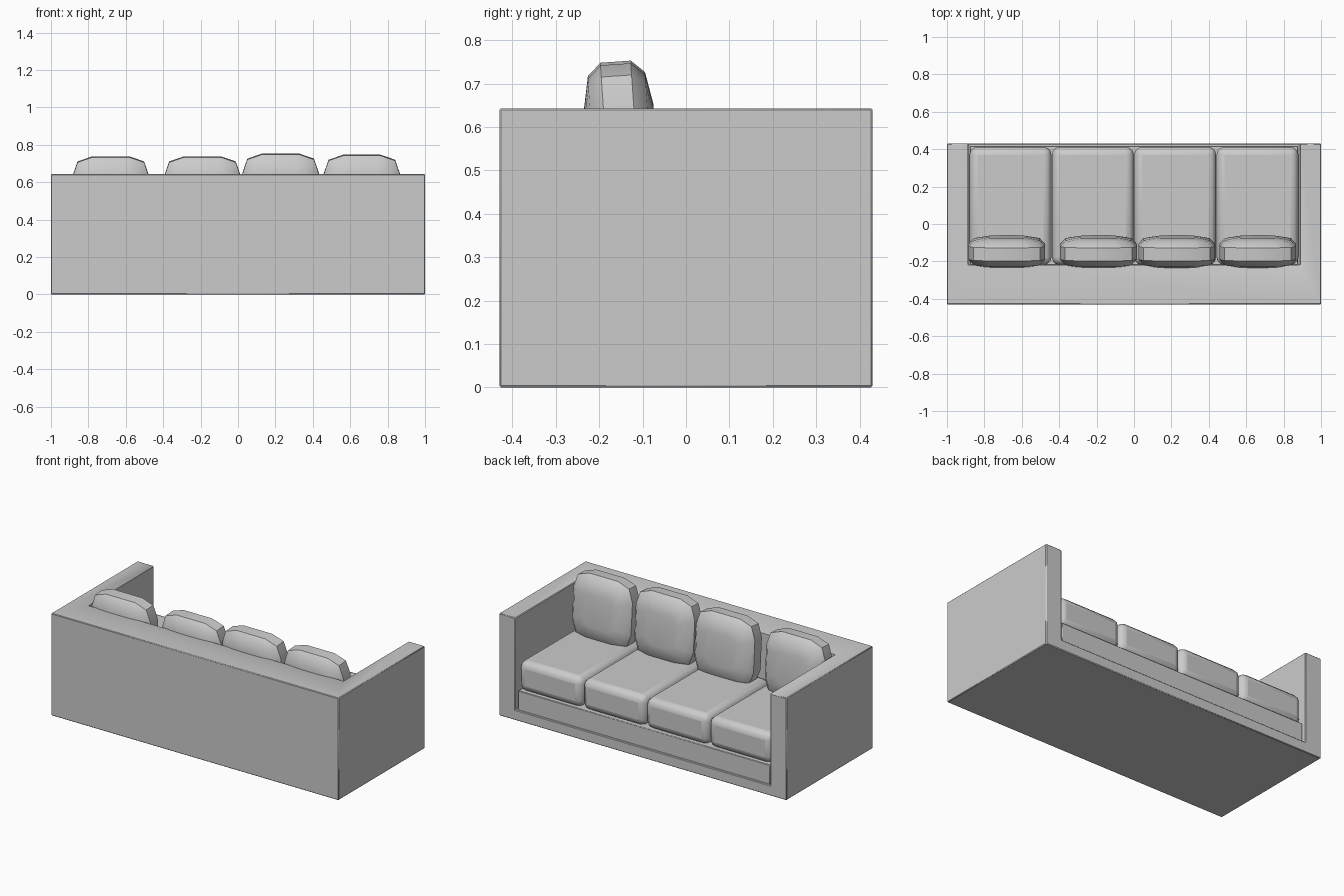
import bpy, bmesh, math

if "Cube" in bpy.data.objects:
    bpy.data.objects.remove(bpy.data.objects["Cube"])

fabric = bpy.data.materials.new("light grey fabric")
fabric.diffuse_color = (0.6, 0.6, 0.6, 1)
fabric.use_nodes = True
fabric.node_tree.nodes["Principled BSDF"].inputs["Base Color"].default_value = fabric.diffuse_color


def finish(obj, angle):
    obj.data.materials.append(fabric)
    bpy.ops.object.select_all(action='DESELECT')
    obj.select_set(True)
    bpy.context.view_layer.objects.active = obj
    bpy.ops.object.shade_smooth_by_angle(angle=math.radians(angle))


def box(name, lo, hi):
    bpy.ops.mesh.primitive_cube_add(size=1)
    o = bpy.context.object
    o.name = name
    for v in o.data.vertices:
        v.co = [(a + b) / 2 + c * (b - a) for a, b, c in zip(lo, hi, v.co)]
    return o


def bevel(o, width, segments):
    m = o.modifiers.new("bevel", 'BEVEL')
    m.width = width
    m.segments = segments
    m.limit_method = 'ANGLE'


def pillow(name, x, z_top):
    # stacked rounded-square outlines along the depth
    quarter = [(0.205, 0.10), (0.178, 0.178), (0.10, 0.205)]
    ring = []
    for k in range(4):
        c, s = [(1, 0), (0, 1), (-1, 0), (0, -1)][k]
        ring += [(a * c - b * s, a * s + b * c) for a, b in quarter]
    layers = [(-0.08, 0.5), (-0.066, 0.86), (-0.035, 1),
              (0.035, 1), (0.066, 0.86), (0.08, 0.5)]
    bm = bmesh.new()
    loops = [[bm.verts.new((a * s, d, b * s)) for a, b in ring] for d, s in layers]
    for p, q in zip(loops, loops[1:]):
        for i in range(len(ring)):
            j = (i + 1) % len(ring)
            bm.faces.new((p[i], p[j], q[j], q[i]))
    bm.faces.new(loops[0])
    bm.faces.new(loops[-1])
    bmesh.ops.recalc_face_normals(bm, faces=bm.faces)
    me = bpy.data.meshes.new(name)
    bm.to_mesh(me)
    bm.free()
    o = bpy.data.objects.new(name, me)
    bpy.context.collection.objects.link(o)
    o.location = (x, -0.148, z_top - 0.207)
    o.rotation_euler.x = math.radians(4)   # leans on the backrest
    finish(o, 40)


# frame: back, arms and floor cut from one block
frame = box("sofa_frame", (-1, -0.43, 0), (1, 0.43, 0.643))
cutter = box("frame_cutter", (-0.887, -0.22, 0.065), (0.887, 0.7, 1))
cutter.hide_render = True
cutter.hide_set(True)
cut = frame.modifiers.new("seat opening", 'BOOLEAN')
cut.object = cutter
cut.solver = 'EXACT'
bevel(frame, 0.004, 1)
finish(frame, 30)

# seat platform, slightly recessed
deck = box("seat_platform", (-0.876, -0.219, 0.06), (0.876, 0.418, 0.185))
bevel(deck, 0.003, 1)
finish(deck, 30)

# four seat cushions
for i in range(4):
    x = -0.66 + 0.44 * i
    c = box(f"seat_cushion_{i + 1}", (x - 0.219, -0.219, 0.18), (x + 0.219, 0.412, 0.37))
    bevel(c, 0.042, 3)
    finish(c, 40)

# four loose back cushions
for i, (x, top) in enumerate([(-0.68, 0.738), (-0.19, 0.738), (0.228, 0.753), (0.662, 0.747)]):
    pillow(f"back_cushion_{i + 1}", x, top)
